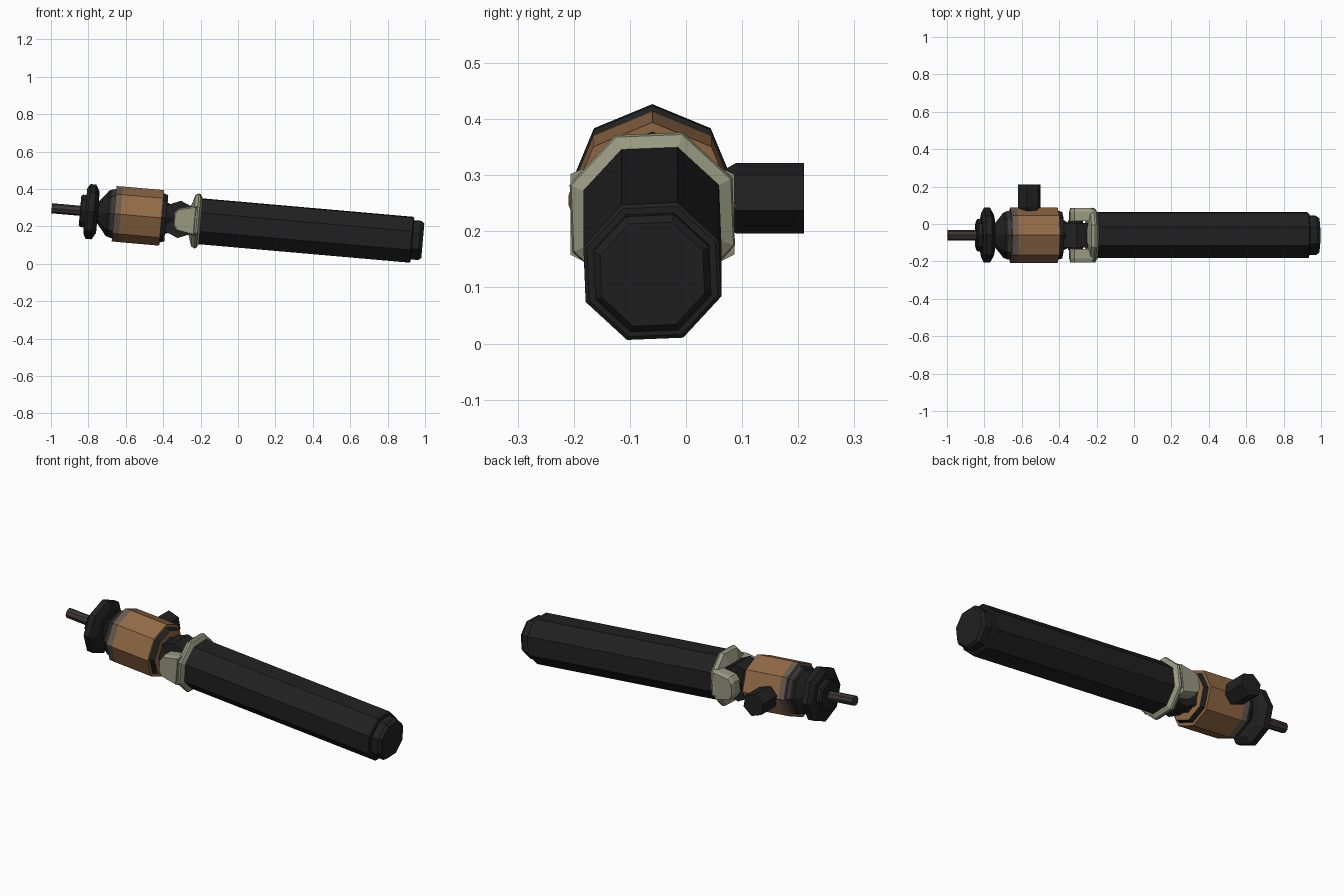
import bpy, bmesh, math
from mathutils import Matrix, Vector

if "Cube" in bpy.data.objects:
    bpy.data.objects.remove(bpy.data.objects["Cube"])

# Whole tool leans 5 degrees about Y around its long axis
TILT = Matrix.Translation((0, -0.06, 0.21)) @ Matrix.Rotation(math.radians(5.0), 4, 'Y')


def mat(name, r, g, b):
    m = bpy.data.materials.new(name)
    m.diffuse_color = (r, g, b, 1)
    m.use_nodes = True
    m.node_tree.nodes["Principled BSDF"].inputs["Base Color"].default_value = m.diffuse_color
    return m


black = mat("black_rubber", 0.015, 0.015, 0.015)
brown = mat("copper_brown", 0.29, 0.145, 0.062)
worn = mat("worn_grey_brown", 0.14, 0.105, 0.08)
plum = mat("dark_plum_metal", 0.045, 0.036, 0.036)
sage = mat("sage_grey", 0.31, 0.32, 0.22)


def finish(name, bm, mats, matrix=Matrix.Identity(4)):
    bmesh.ops.recalc_face_normals(bm, faces=bm.faces)
    me = bpy.data.meshes.new(name)
    bm.to_mesh(me)
    bm.free()
    for m in mats:
        me.materials.append(m)
    ob = bpy.data.objects.new(name, me)
    bpy.context.collection.objects.link(ob)
    ob.matrix_world = TILT @ matrix
    return ob


def turned(name, profile, mats, n=8, turn=0.0, bands=None, matrix=Matrix.Identity(4)):
    """Faceted turned part along X from (x, radius) points, capped at both ends."""
    bm = bmesh.new()
    rings = []
    for x, r in profile:
        rings.append([bm.verts.new((x, r * math.cos(a), r * math.sin(a)))
                      for a in (math.radians(turn) + 2 * math.pi * i / n for i in range(n))])
    for k, (a, b) in enumerate(zip(rings, rings[1:])):
        for i in range(n):
            j = (i + 1) % n
            f = bm.faces.new((a[i], a[j], b[j], b[i]))
            f.material_index = bands[k] if bands else 0
    bm.faces.new(rings[0])
    bm.faces.new(rings[-1])
    return finish(name, bm, mats, matrix)


def slab(name, outline, y0, y1, m, shrink=1.0):
    """Outline in XZ pushed from y0 to y1, far side scaled by shrink."""
    bm = bmesh.new()
    c = sum((Vector(p) for p in outline), Vector((0, 0))) / len(outline)
    near = [bm.verts.new((x, y0, z)) for x, z in outline]
    far = [bm.verts.new((c.x + (x - c.x) * shrink, y1, c.y + (z - c.y) * shrink))
           for x, z in outline]
    bm.faces.new(near)
    bm.faces.new(far)
    n = len(outline)
    for i in range(n):
        j = (i + 1) % n
        bm.faces.new((near[i], near[j], far[j], far[i]))
    return finish(name, bm, [m])


# Grip and stepped end cap
GRIP_TURN = 24.8
turned("grip", [(-0.21, 0.122), (-0.203, 0.131), (0.931, 0.131), (0.936, 0.124)],
       [black], turn=GRIP_TURN)
turned("grip_end_cap", [(0.92, 0.112), (0.975, 0.112), (0.992, 0.099)],
       [black], turn=GRIP_TURN)

# Fork collar with two lugs
turned("fork_collar", [(-0.258, 0.085), (-0.24, 0.147), (-0.222, 0.157), (-0.212, 0.154),
                       (-0.198, 0.128)], [sage], turn=GRIP_TURN)
lug = [(-0.345, 0.03), (-0.325, 0.058), (-0.225, 0.082),
       (-0.225, -0.082), (-0.325, -0.064), (-0.345, -0.035)]
for side, label in ((1, "left"), (-1, "right")):
    slab("fork_lug_" + label, lug, side * 0.075, side * 0.125, sage)
    slab("fork_lug_face_" + label, lug, side * 0.125, side * 0.146, sage, 0.88)

# Swivel knuckle between the lugs, and its neck
knuckle = [(-0.315 + 0.1 * math.cos(math.radians(a)), 0.1 * math.sin(math.radians(a)))
           for a in range(0, 360, 45)]
slab("swivel_knuckle", knuckle, -0.065, 0.065, black)
slab("swivel_pin", [(x * 0.4 - 0.189, z * 0.4) for x, z in knuckle], -0.08, 0.08, black)
turned("neck", [(-0.42, 0.085), (-0.385, 0.085), (-0.34, 0.06)], [black])

# Main barrel with worn front band and dark shoulders
turned("barrel", [(-0.705, 0.118), (-0.685, 0.128), (-0.665, 0.132), (-0.665, 0.148), (-0.63, 0.149),
                  (-0.41, 0.149), (-0.41, 0.132), (-0.385, 0.124)],
       [brown, worn, plum, black], bands=[3, 2, 1, 1, 0, 0, 3])

# Tapered nose, flange, hub and spindle
turned("nose_cone", [(-0.77, 0.06), (-0.75, 0.06), (-0.70, 0.122), (-0.68, 0.122)], [black])
turned("flange", [(-0.82, 0.12), (-0.805, 0.147), (-0.773, 0.147), (-0.752, 0.11)], [black])
turned("hub", [(-0.848, 0.078), (-0.84, 0.087), (-0.81, 0.087)], [black])
turned("spindle", [(-1.0, 0.027), (-0.84, 0.027)], [plum])

# Side knob
turned("side_knob", [(0.125, 0.05), (0.15, 0.064), (0.27, 0.064)], [black], n=6, turn=15,
       matrix=Matrix.Translation((-0.562, 0, 0)) @ Matrix.Rotation(math.pi / 2, 4, 'Z'))
